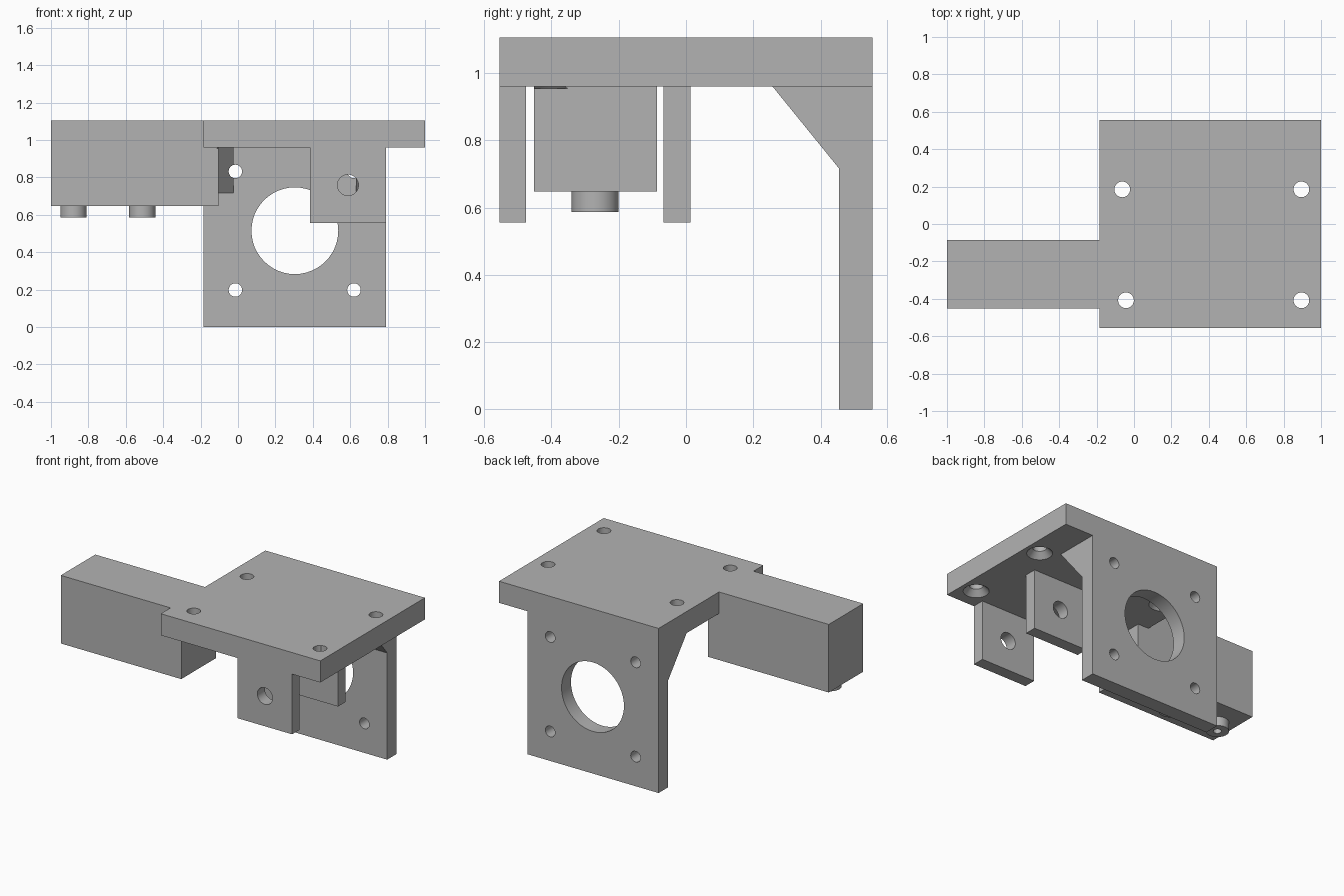
import bpy
import bmesh
import math
from mathutils import Matrix, Vector

if "Cube" in bpy.data.objects:
    bpy.data.objects.remove(bpy.data.objects["Cube"], do_unlink=True)

GREY = (0.45, 0.45, 0.45, 1)
grey = bpy.data.materials.new("plain grey plastic")
grey.use_nodes = True
grey.diffuse_color = GREY
grey.node_tree.nodes["Principled BSDF"].inputs["Base Color"].default_value = GREY


def finish(name, bm):
    bmesh.ops.recalc_face_normals(bm, faces=bm.faces)
    mesh = bpy.data.meshes.new(name)
    bm.to_mesh(mesh)
    bm.free()
    mesh.materials.append(grey)
    obj = bpy.data.objects.new(name, mesh)
    bpy.context.collection.objects.link(obj)
    return obj


def extrude(name, points, vector):
    """Solid made by sweeping a flat outline along a vector."""
    bm = bmesh.new()
    face = bm.faces.new([bm.verts.new(p) for p in points])
    swept = bmesh.ops.extrude_face_region(bm, geom=[face])["geom"]
    verts = [v for v in swept if isinstance(v, bmesh.types.BMVert)]
    bmesh.ops.translate(bm, verts=verts, vec=Vector(vector))
    return finish(name, bm)


def box(name, x, y, z):
    outline = [(x[0], y[0], z[0]), (x[1], y[0], z[0]), (x[1], y[1], z[0]), (x[0], y[1], z[0])]
    return extrude(name, outline, (0, 0, z[1] - z[0]))


def rod(name, start, end, r1, r2=None):
    """Round bar or cone between two points."""
    start, end = Vector(start), Vector(end)
    axis = end - start
    turn = axis.to_track_quat('Z', 'Y').to_matrix().to_4x4()
    bm = bmesh.new()
    bmesh.ops.create_cone(bm, cap_ends=True, segments=48, radius1=r1,
                          radius2=r1 if r2 is None else r2, depth=axis.length,
                          matrix=Matrix.Translation((start + end) / 2) @ turn)
    return finish(name, bm)


def cut(part, cutters):
    for cutter in cutters:
        cutter.hide_render = True
        mod = part.modifiers.new("hole", 'BOOLEAN')
        mod.operation = 'DIFFERENCE'
        mod.solver = 'EXACT'
        mod.object = cutter
    bpy.context.view_layer.objects.active = part
    for mod in list(part.modifiers):
        bpy.ops.object.modifier_apply(modifier=mod.name)


TOP, UNDER = 1.105, 0.96
LEFT, RIGHT = -0.185, 0.79
BACK = 0.555
cutters = []


def drill(*args):
    cutters.append(rod("hole_cutter", *args))
    return cutters[-1]


# Top plate with four countersunk screw holes
top_plate = box("top_plate", (LEFT, 1), (-BACK, BACK), (UNDER, TOP))
screw_cuts, lips = [], []
for x, y in [(-0.063, 0.185), (0.895, 0.185), (0.895, -0.408), (-0.043, -0.408)]:
    screw_cuts.append(drill((x, y, 0.9), (x, y, 1.2), 0.042))
    screw_cuts.append(drill((x, y, UNDER - 0.006), (x, y, UNDER + 0.04), 0.084, 0.04))
    lips.append(screw_cuts[-1])
cut(top_plate, screw_cuts)

# Side arm, stepped under the plate
arm_y = (-0.452, -0.086)
profile = [(-1, 0.648), (-0.105, 0.648), (-0.105, UNDER), (LEFT, UNDER), (LEFT, TOP), (-1, TOP)]
arm = extrude("side_arm", [(x, arm_y[0], z) for x, z in profile], (0, arm_y[1] - arm_y[0], 0))
cut(arm, [lips[3]])

# Pegs under the arm, each with a pilot hole
pegs = []
for name, x in [("outer_peg", -0.88), ("inner_peg", -0.512)]:
    peg = rod(name, (x, -0.27, 0.586), (x, -0.27, 0.66), 0.07)
    pilot = drill((x, -0.27, 0.5), (x, -0.27, 0.9), 0.025)
    cut(peg, [pilot])
    cut(arm, [pilot])
    pegs.append(peg)

# Upright motor plate and its two gussets
motor_plate = box("motor_plate", (LEFT, RIGHT), (0.455, BACK), (0, UNDER))
bolts = [drill((x, 0.2, z), (x, 0.7, z), 0.036)
         for x in (-0.014, 0.62) for z in (0.198, 0.832)]
cut(motor_plate, bolts + [drill((0.304, 0.4, 0.515), (0.304, 0.7, 0.515), 0.232)])
gussets = []
for name, x in [("right_gusset", LEFT), ("left_gusset", 0.63)]:
    side = [(x, 0.257, UNDER), (x, 0.455, UNDER), (x, 0.455, 0.716)]
    gusset = extrude(name, side, (0.16, 0, 0))
    cut(gusset, bolts)
    gussets.append(gusset)

# Pair of hanging lugs with a pivot hole
lugs = []
pivot = drill((0.588, -0.7, 0.759), (0.588, 0.1, 0.759), 0.056)
for name, y in [("front_lug", -BACK), ("rear_lug", -0.067)]:
    lug = box(name, (0.385, RIGHT), (y, y + 0.08), (0.556, UNDER))
    cut(lug, [pivot])
    lugs.append(lug)

for cutter in cutters:
    bpy.data.objects.remove(cutter, do_unlink=True)

# Smooth the round walls, keep the edges crisp
bpy.ops.object.select_all(action='DESELECT')
for part in [top_plate, arm, motor_plate] + pegs + gussets + lugs:
    part.select_set(True)
bpy.context.view_layer.objects.active = top_plate
bpy.ops.object.shade_smooth_by_angle(angle=math.radians(30))
